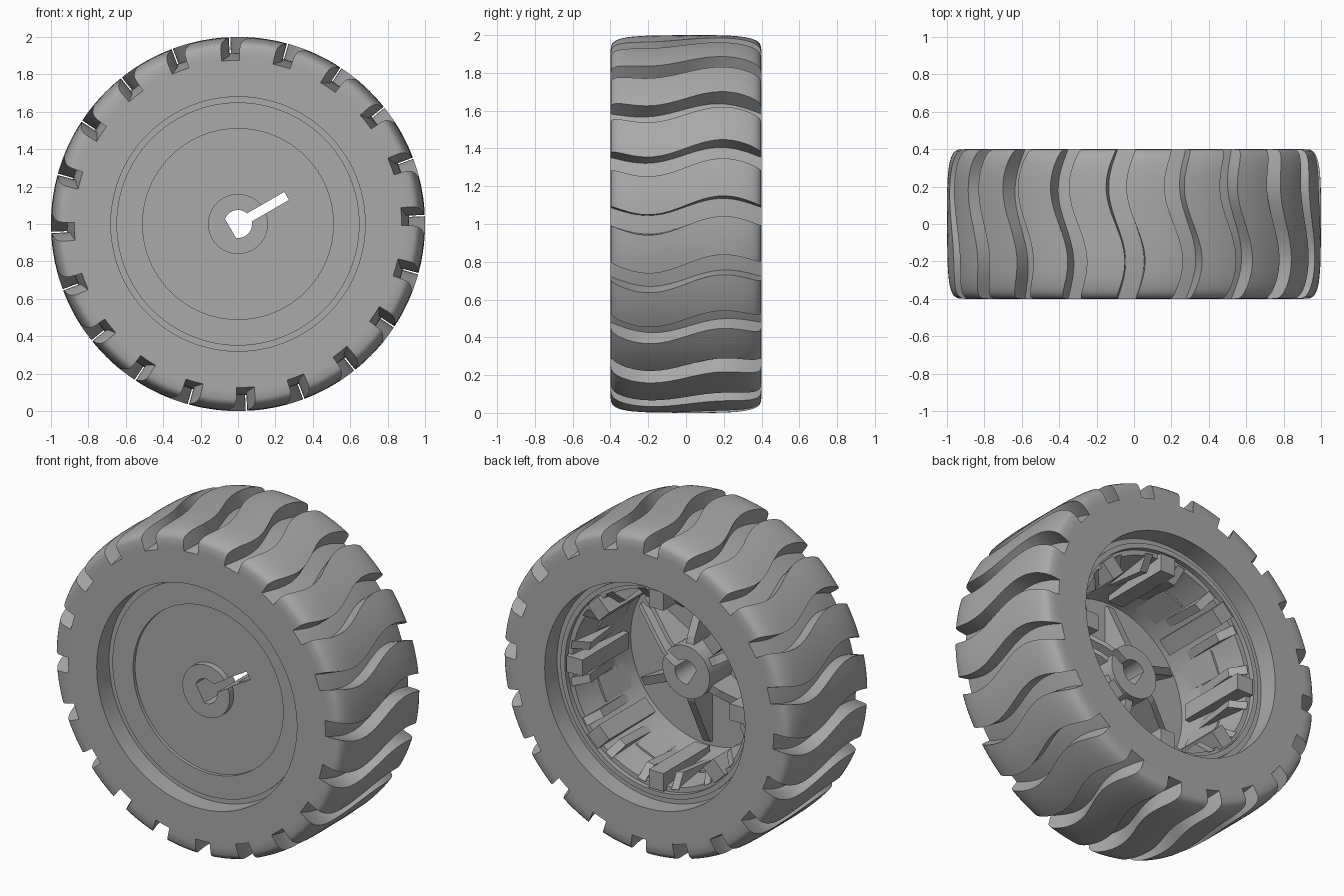
import bpy, bmesh
from math import sin, cos, pi, radians
from mathutils import Matrix, Vector

cube = bpy.data.objects.get("Cube")
if cube:
    bpy.data.objects.remove(cube)

grey = bpy.data.materials.new("mid grey")
grey.use_nodes = True
tone = (0.4, 0.4, 0.4, 1)
grey.diffuse_color = tone
grey.node_tree.nodes["Principled BSDF"].inputs["Base Color"].default_value = tone


def polar(r, y, a):
    """Point at radius r and angle a around the axle."""
    return Vector((r * cos(a), y, 1 + r * sin(a)))


def finish(name, bm, smooth=True):
    bmesh.ops.remove_doubles(bm, verts=bm.verts, dist=1e-5)
    bmesh.ops.recalc_face_normals(bm, faces=bm.faces)
    mesh = bpy.data.meshes.new(name)
    bm.to_mesh(mesh)
    bm.free()
    mesh.materials.append(grey)
    ob = bpy.data.objects.new(name, mesh)
    bpy.context.collection.objects.link(ob)
    if smooth:
        shade(ob)
    return ob


def shade(ob):
    bpy.ops.object.select_all(action='DESELECT')
    bpy.context.view_layer.objects.active = ob
    ob.select_set(True)
    bpy.ops.object.shade_smooth_by_angle(angle=radians(30))


def skin(bm, loops, closed_profile):
    """Join neighbouring cross-sections, dropping collapsed corners."""
    rows = [[bm.verts.new(p) for p in loop] for loop in loops]
    n = len(rows[0])
    for i, a in enumerate(rows):
        b = rows[(i + 1) % len(rows)]
        for j in range(n if closed_profile else n - 1):
            k = (j + 1) % n
            quad = []
            for v in (a[j], a[k], b[k], b[j]):
                if all((v.co - q.co).length > 1e-5 for q in quad):
                    quad.append(v)
            if len(quad) > 2:
                bm.faces.new(quad)


def lathe(name, profile, steps=96):
    bm = bmesh.new()
    skin(bm, [[polar(r, y, 2 * pi * i / steps) for y, r in profile]
              for i in range(steps)], False)
    return finish(name, bm)


def prism(bm, profile, angle, width, offset=0):
    """Extrude a (radius, y) outline sideways at an angle around the axle."""
    turn = Matrix.Translation((0, 0, 1)) @ Matrix.Rotation(-angle, 4, 'Y')
    ends = [[bm.verts.new(turn @ Vector((r, y, offset + s * width / 2)))
             for r, y in profile] for s in (-1, 1)]
    for e in ends:
        bm.faces.new(e)
    n = len(profile)
    for i in range(n):
        j = (i + 1) % n
        bm.faces.new((ends[0][i], ends[0][j], ends[1][j], ends[1][i]))


# Tyre: one ring of cross-sections alternating between tread blocks and grooves
HALF, GROOVES, SAMPLES = 0.4, 20, 28
pitch, half_groove = 2 * pi / GROOVES, radians(3.1)
bead = [(0.4, 0.68), (0.28, 0.68), (0.28, 0.64),
        (-0.28, 0.64), (-0.28, 0.68), (-0.4, 0.68)]


def section(angle, block):
    pts = [polar(r, y, angle) for y, r in bead]
    pts.append(polar(0.875, -HALF, angle))
    for i in range(SAMPLES + 1):
        y = HALF * sin((2 * i / SAMPLES - 1) * pi / 2)
        t = abs(y / HALF)
        r = 0.9 + 0.1 * max(0, 1 - t ** 4) ** 0.25 if block else 0.875 + 0.04 * (1 - t * t)
        pts.append(polar(r, y, angle + radians(2.9) * sin(pi * y / HALF)))
    pts.append(polar(0.875, HALF, angle))
    return pts


sections = []
for k in range(GROOVES):
    mid = radians(2.6) + k * pitch
    for s in (-1, 0, 1):
        sections.append(section(mid + s * half_groove, False))
    span = pitch - 2 * half_groove
    for i in range(6):
        sections.append(section(mid + half_groove + span * i / 5, True))
bm = bmesh.new()
skin(bm, sections, True)
finish("tyre", bm)

# Hub: closed dished front, open cup at the back, central boss
hub = lathe("hub", [(-0.31, 0), (-0.31, 0.16), (-0.27, 0.16), (-0.27, 0.51),
                    (-0.29, 0.51), (-0.29, 0.65), (0.29, 0.65), (0.29, 0.62),
                    (0.26, 0.62), (0.26, 0.59), (-0.22, 0.53), (-0.22, 0.16),
                    (0, 0.16), (0, 0)])

# Axle hole with one flat side, and the key slot beside it
KEY = radians(30)
bm = bmesh.new()
flat = 0.9
arc = [KEY + pi + flat + (2 * pi - 2 * flat) * i / 24 for i in range(25)]
skin_rows = [[bm.verts.new(polar(0.075, y, a)) for a in arc] for y in (-0.6, 0.6)]
for row in skin_rows:
    bm.faces.new(row)
for i in range(25):
    j = (i + 1) % 25
    bm.faces.new((skin_rows[0][i], skin_rows[0][j], skin_rows[1][j], skin_rows[1][i]))
axle_cutter = finish("axle_hole_cutter", bm, False)
bm = bmesh.new()
prism(bm, [(0.02, -0.6), (0.3, -0.6), (0.3, 0.6), (0.02, 0.6)], KEY, 0.05)
slot_cutter = finish("key_slot_cutter", bm, False)

for cutter in (axle_cutter, slot_cutter):
    mod = hub.modifiers.new("cut", 'BOOLEAN')
    mod.operation, mod.solver, mod.object = 'DIFFERENCE', 'EXACT', cutter
    bpy.context.view_layer.objects.active = hub
    bpy.ops.object.modifier_apply(modifier=mod.name)
for cutter in (axle_cutter, slot_cutter):
    bpy.data.objects.remove(cutter)
shade(hub)

# Tapered fins bracing the boss; the one on the key slot is split in two
fin = [(0.12, -0.24), (0.12, -0.03), (0.2, -0.05), (0.5, -0.2), (0.5, -0.24)]
bm = bmesh.new()
for k in range(6):
    if k == 0:
        for s in (-1, 1):
            prism(bm, fin, KEY, 0.03, s * 0.041)
    else:
        prism(bm, fin, KEY + k * pi / 3, 0.05)
finish("boss_fins", bm, False)

# Lugs, gussets and pads around the inside of the cup
bm = bmesh.new()
for k in range(8):
    a = k * pi / 4
    prism(bm, [(0.5, -0.16), (0.5, 0.29), (0.61, 0.29), (0.61, -0.16)], a, 0.1)
    for s in (-1, 1):
        prism(bm, [(0.6, 0.27), (0.52, 0.2), (0.55, -0.1), (0.6, -0.1)],
              a + s * radians(11), 0.05)
finish("cup_lugs", bm, False)
bm = bmesh.new()
for k in range(8):
    prism(bm, [(0.535, -0.14), (0.555, 0.08), (0.6, 0.08), (0.6, -0.14)],
          (k + 0.5) * pi / 4, 0.15)
finish("cup_pads", bm, False)
